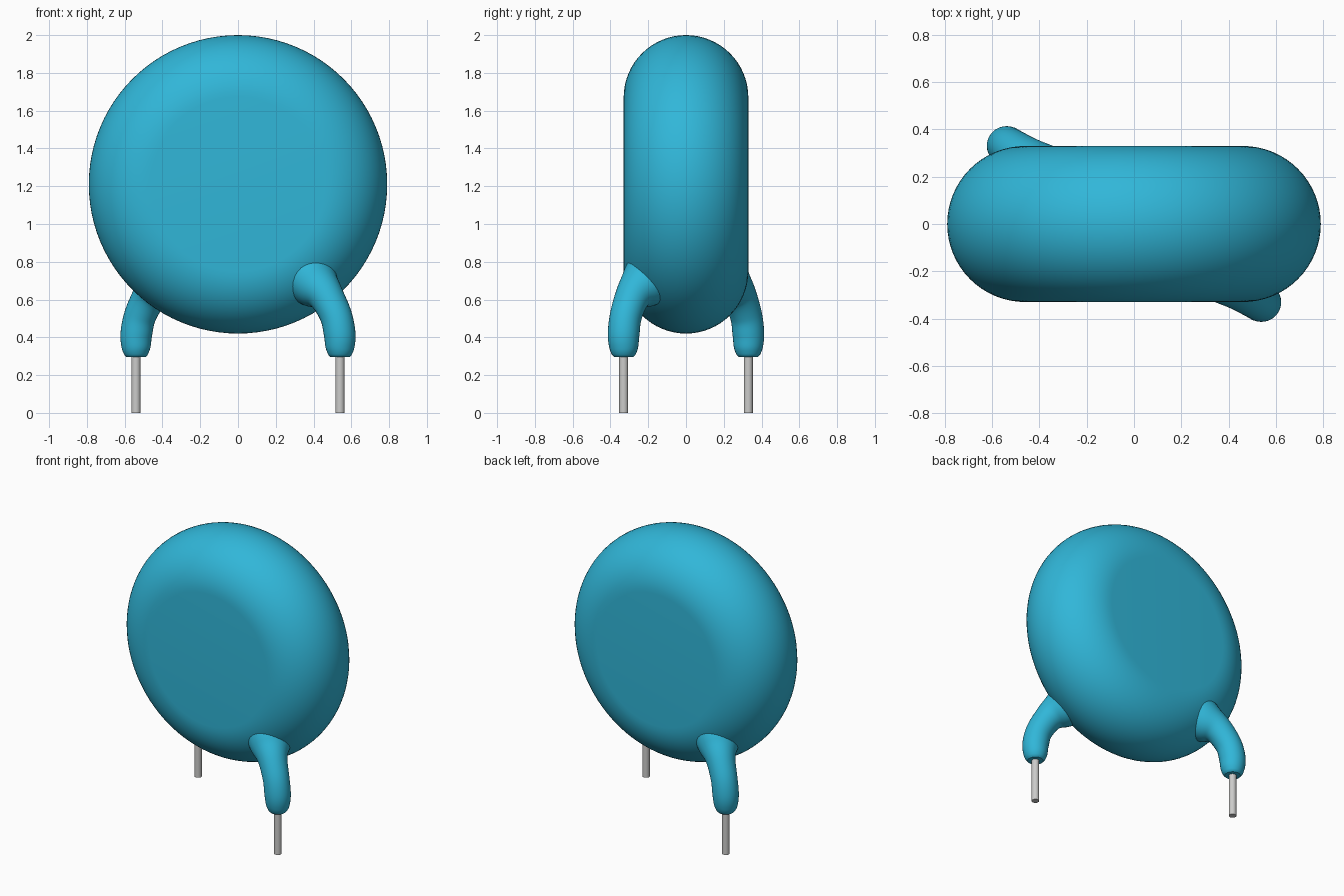
import bpy, bmesh, math
from mathutils import Vector, Matrix

if "Cube" in bpy.data.objects:
    bpy.data.objects.remove(bpy.data.objects["Cube"], do_unlink=True)


def material(name, rgb, rough=0.5):
    m = bpy.data.materials.new(name)
    m.use_nodes = True
    m.diffuse_color = (*rgb, 1)
    bsdf = m.node_tree.nodes["Principled BSDF"]
    bsdf.inputs["Base Color"].default_value = (*rgb, 1)
    bsdf.inputs["Roughness"].default_value = rough
    return m


BLUE = material("blue coating", (0.03, 0.47, 0.69))
GREY = material("grey metal", (0.60, 0.60, 0.59), 0.35)


def loft(name, rings, mat, turn=None):
    """Skin a list of equal point rings, cap both ends and shade smooth."""
    bm = bmesh.new()
    loops = [[bm.verts.new(p) for p in ring] for ring in rings]
    n = len(loops[0])
    for a, b in zip(loops, loops[1:]):
        for i in range(n):
            j = (i + 1) % n
            bm.faces.new((a[i], a[j], b[j], b[i]))
    bm.faces.new(loops[0][::-1])
    bm.faces.new(loops[-1])
    if turn:
        bm.transform(turn)
    bmesh.ops.recalc_face_normals(bm, faces=bm.faces)
    mesh = bpy.data.meshes.new(name)
    bm.to_mesh(mesh)
    bm.free()
    mesh.materials.append(mat)
    ob = bpy.data.objects.new(name, mesh)
    bpy.context.collection.objects.link(ob)
    bpy.ops.object.select_all(action="DESELECT")
    ob.select_set(True)
    bpy.context.view_layer.objects.active = ob
    bpy.ops.object.shade_smooth_by_angle(angle=math.radians(40))
    return ob


def circle(centre, u, v, r, n):
    return [centre + r * (u * math.cos(2 * math.pi * i / n) + v * math.sin(2 * math.pi * i / n))
            for i in range(n)]


X, Y, Z = Vector((1, 0, 0)), Vector((0, 1, 0)), Vector((0, 0, 1))

# Disc body: flat faces with a fully rounded rim
FLAT, RIM, CENTRE_Z = 0.46, 0.33, 1.21
rings = []
for k in range(33):
    a = -math.pi / 2 + math.pi * k / 32
    rings.append(circle(Vector((0, RIM * math.sin(a), CENTRE_Z)), X, Z, FLAT + RIM * math.cos(a), 96))
loft("disc_body", rings, BLUE)

# Coated leg path: x, y, z, radius, from the lower tip up into the disc
PATH = [(.54, -.33, .295, .050), (.54, -.33, .312, .064), (.54, -.33, .35, .077),
        (.538, -.33, .42, .084), (.518, -.318, .515, .085), (.465, -.28, .62, .095),
        (.41, -.225, .68, .132), (.35, -.15, .75, .172)]


def spline(points, steps):
    """Catmull-Rom samples through four-component points."""
    p = [Vector(q) for q in points]
    p = [2 * p[0] - p[1]] + p + [2 * p[-1] - p[-2]]
    out = []
    for a, b, c, d in zip(p, p[1:], p[2:], p[3:]):
        for s in range(steps):
            t = s / steps
            out.append(0.5 * (2 * b + (c - a) * t + (2 * a - 5 * b + 4 * c - d) * t ** 2
                              + (3 * b - a - 3 * c + d) * t ** 3))
    return out + [p[-2]]


samples = spline(PATH, 6)
centres = [s.xyz for s in samples]
leg_rings = []
for i, s in enumerate(samples):
    t = (centres[min(i + 1, len(centres) - 1)] - centres[max(i - 1, 0)]).normalized()
    u = Y.cross(t).normalized()
    leg_rings.append(circle(s.xyz, u, t.cross(u), s.w, 32))

wire_rings = [circle(Vector((.54, -.33, z)), X, Y, .024, 24) for z in (0, .4)]

# Front-left leg, and the same leg turned half a circle for the back right
for side, angle in (("front_left", 0), ("back_right", math.pi)):
    turn = Matrix.Rotation(angle, 4, "Z")
    loft(side + "_coated_leg", leg_rings, BLUE, turn)
    loft(side + "_wire", wire_rings, GREY, turn)
